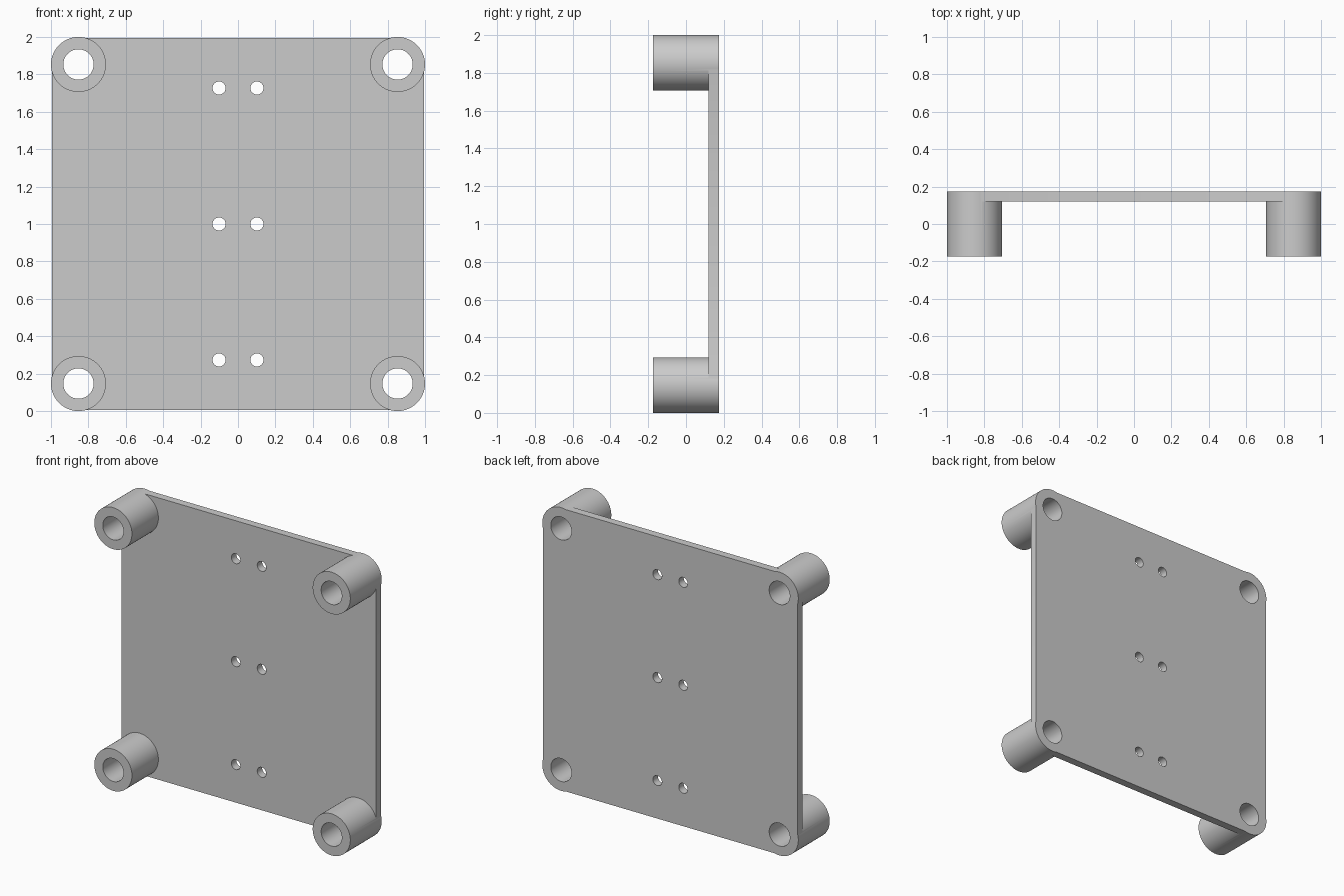
import bpy, bmesh, math

if "Cube" in bpy.data.objects:
    bpy.data.objects.remove(bpy.data.objects["Cube"])

C = 0.853          # boss centre offset from plate middle
EDGE = 0.995       # half size of the plate
FRONT, BACK, PLATE_FRONT = -0.175, 0.175, 0.12
SIDES = (-1, 1)


def prism(name, points, y0, y1):
    """Extrude an x/z outline along y."""
    bm = bmesh.new()
    face = bm.faces.new([bm.verts.new((x, y0, z)) for x, z in points])
    new = bmesh.ops.extrude_face_region(bm, geom=[face])["geom"]
    bmesh.ops.translate(bm, vec=(0, y1 - y0, 0),
                        verts=[v for v in new if isinstance(v, bmesh.types.BMVert)])
    bmesh.ops.recalc_face_normals(bm, faces=bm.faces)
    mesh = bpy.data.meshes.new(name)
    bm.to_mesh(mesh)
    bm.free()
    ob = bpy.data.objects.new(name, mesh)
    bpy.context.collection.objects.link(ob)
    return ob


def rod(name, x, z, r, y0, y1, n=64):
    pts = [(x + r * math.cos(2 * math.pi * i / n), z + r * math.sin(2 * math.pi * i / n))
           for i in range(n)]
    return prism(name, pts, y0, y1)


def combine(target, tool, operation):
    mod = target.modifiers.new(operation.lower(), 'BOOLEAN')
    mod.operation, mod.solver, mod.object = operation, 'EXACT', tool
    bpy.context.view_layer.objects.active = target
    bpy.ops.object.modifier_apply(modifier=mod.name)
    bpy.data.objects.remove(tool)


# Plate; its clipped corners end inside the round bosses
outline = [(C, 1 + EDGE), (-C, 1 + EDGE), (-EDGE, 1 + C), (-EDGE, 1 - C),
           (-C, 1 - EDGE), (C, 1 - EDGE), (EDGE, 1 - C), (EDGE, 1 + C)]
plate = prism("mounting_plate", outline, PLATE_FRONT, BACK)

# Corner standoff bosses
corners = [(sx * C, 1 + sz * C) for sx in SIDES for sz in SIDES]
for x, z in corners:
    combine(plate, rod("corner_boss", x, z, 0.147, FRONT, BACK), 'UNION')

# Bores through the bosses
for x, z in corners:
    combine(plate, rod("bore_cutter", x, z, 0.081, -0.3, 0.3), 'DIFFERENCE')

# Three pairs of small screw holes
for z in (0.273, 1.0, 1.727):
    for sx in SIDES:
        combine(plate, rod("screw_hole_cutter", sx * 0.101, z, 0.035, -0.3, 0.3, 32),
                'DIFFERENCE')

plate.select_set(True)
bpy.context.view_layer.objects.active = plate
bpy.ops.object.shade_smooth_by_angle(angle=math.radians(30))
